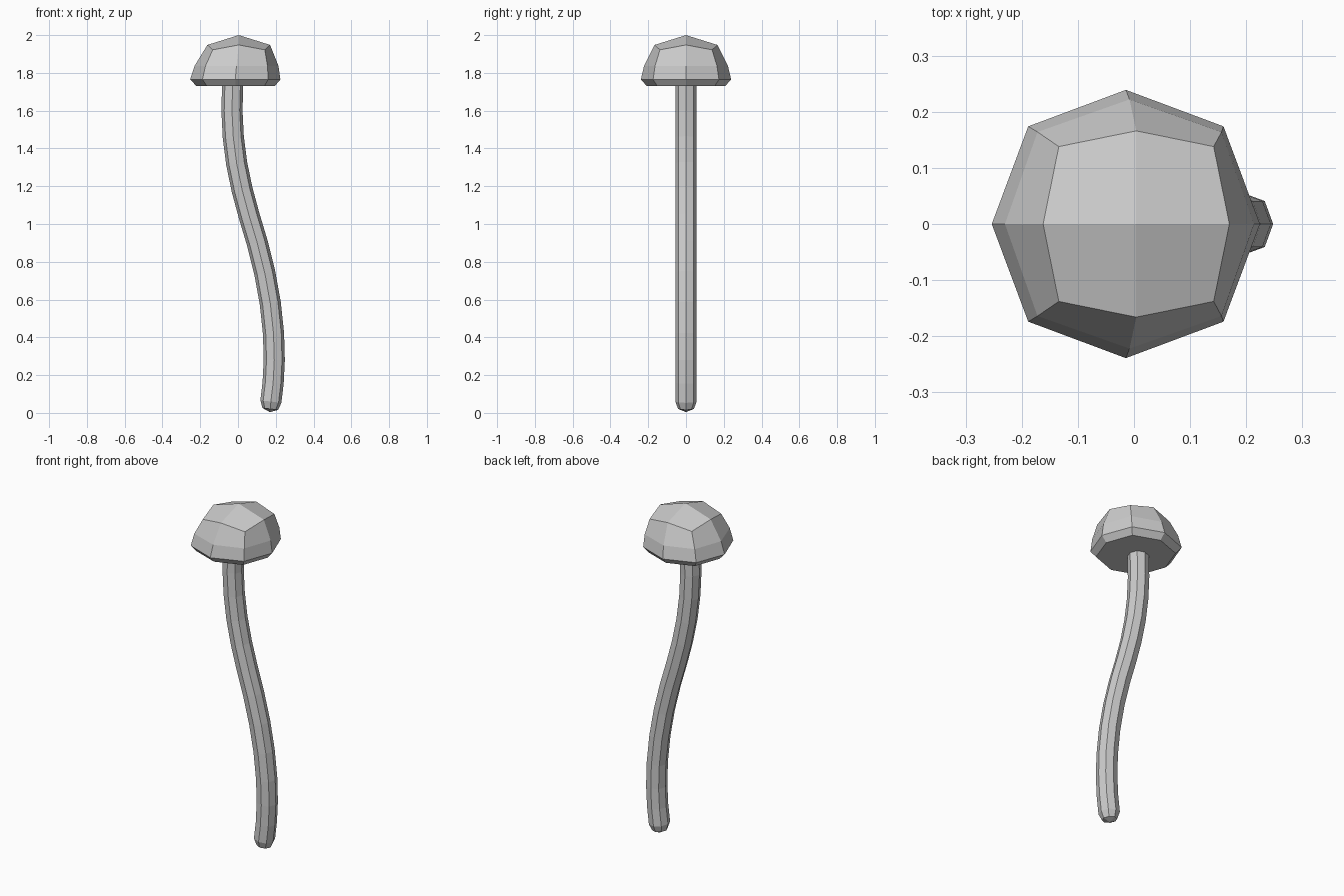
import bpy, bmesh, math
from mathutils import Vector

if "Cube" in bpy.data.objects:
    bpy.data.objects.remove(bpy.data.objects["Cube"])


def octagon(bm, place, axis_r, diag):
    """Eight verts: even ones on the axes, odd ones on the diagonals."""
    ring = []
    for i in range(8):
        a = i * math.pi / 4
        r = diag * math.sqrt(2) if i % 2 else axis_r
        ring.append(bm.verts.new(place(r * math.cos(a), r * math.sin(a), i)))
    return ring


def bridge(bm, rings):
    for a, b in zip(rings, rings[1:]):
        for i in range(8):
            j = (i + 1) % 8
            bm.faces.new((a[i], a[j], b[j], b[i]))


def quad_fan(bm, ring, tip):
    """Close an octagon with four quads meeting at the tip."""
    for i in range(0, 8, 2):
        bm.faces.new((ring[i], ring[i + 1], ring[(i + 2) % 8], tip))


def finish(bm, name):
    bmesh.ops.recalc_face_normals(bm, faces=bm.faces)
    me = bpy.data.meshes.new(name)
    bm.to_mesh(me)
    bm.free()
    bpy.context.collection.objects.link(bpy.data.objects.new(name, me))


# Mushroom cap: (centre x, axis radius, diagonal offset, axis z, diagonal z)
cap_profile = [
    (-0.0125, 0.207, 0.152, 1.73, 1.73),
    (-0.0145, 0.239, 0.174, 1.765, 1.765),
    (-0.008, 0.222, 0.164, 1.837, 1.837),
    (0.004, 0.166, 0.138, 1.948, 1.922),
]
bm = bmesh.new()
rings = []
for cx, r, d, za, zd in cap_profile:
    rings.append(octagon(
        bm, lambda u, v, i: (cx + u, v, zd if i % 2 else za), r, d))
bridge(bm, rings)
bm.faces.new(rings[0])
quad_fan(bm, rings[-1], bm.verts.new((0.004, 0, 2.0)))
finish(bm, "cap")

# Curved stem: octagon swept along an S-shaped centre line (x, z)
path = [(0.174, 0.06), (0.186, 0.16), (0.192, 0.28), (0.188, 0.42),
        (0.171, 0.58), (0.142, 0.74), (0.102, 0.90), (0.060, 1.04),
        (0.022, 1.18), (-0.007, 1.32), (-0.025, 1.46), (-0.032, 1.60),
        (-0.028, 1.75)]
pts = [Vector((x, 0, z)) for x, z in path]
bm = bmesh.new()
rings = []
# rounded foot ring
foot = Vector((0.171, 0, 0.021))
for k, p in enumerate([foot] + pts):
    n = max(k - 1, 0)
    t = (pts[min(n + 1, len(pts) - 1)] - pts[max(n - 1, 0)]).normalized()
    side = Vector((t.z, 0, -t.x))
    r, d = (0.042, 0.029) if k == 0 else (0.056, 0.041)
    rings.append(octagon(
        bm, lambda u, v, i: p + side * u + Vector((0, v, 0)), r, d))
bridge(bm, rings)
quad_fan(bm, rings[0], bm.verts.new((0.169, 0, 0.004)))
bm.faces.new(rings[-1])
finish(bm, "stem")
